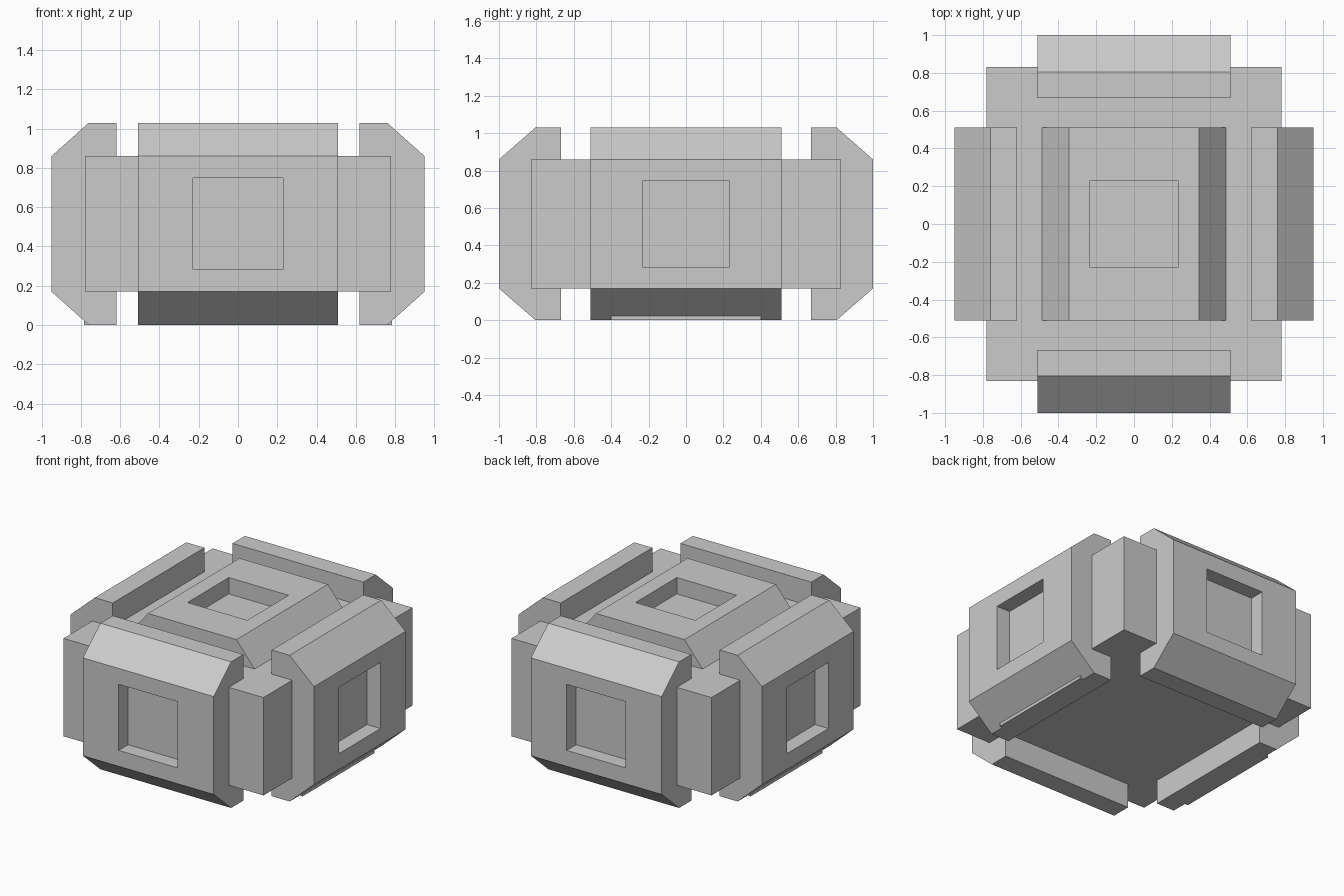
import bpy
import bmesh
from mathutils import Vector

cube = bpy.data.objects.get("Cube")
if cube:
    bpy.data.objects.remove(cube, do_unlink=True)

grey = bpy.data.materials.new("plain_grey")
grey.use_nodes = True
colour = (0.6, 0.6, 0.6, 1)
grey.diffuse_color = colour
grey.node_tree.nodes["Principled BSDF"].inputs["Base Color"].default_value = colour

MID = 0.515          # mid height of the block
HALF = 0.51          # half length of every panel


def finish(name, bm):
    bmesh.ops.recalc_face_normals(bm, faces=bm.faces)
    mesh = bpy.data.meshes.new(name)
    bm.to_mesh(mesh)
    bm.free()
    mesh.materials.append(grey)
    obj = bpy.data.objects.new(name, mesh)
    bpy.context.collection.objects.link(obj)
    return obj


def box(name, low, high):
    bm = bmesh.new()
    bmesh.ops.create_cube(bm, size=1)
    low, high = Vector(low), Vector(high)
    for v in bm.verts:
        v.co = (low + high) / 2 + v.co * (high - low)
    return finish(name, bm)


def panel(name, along, out, centre, inner, shoulder, outer, depth):
    """Chamfered slab facing 'out', with a square pocket in its outer face."""
    along, out = Vector(along), Vector(out)
    across = out.cross(along)
    bm = bmesh.new()

    # chamfered profile, extruded along the panel
    half = [(0.515, inner), (0.515, shoulder), (0.345, outer)]
    profile = half + [(-a, o) for a, o in reversed(half)]
    end = bm.faces.new([bm.verts.new((-HALF, a, o)) for a, o in profile])
    res = bmesh.ops.extrude_face_region(bm, geom=[end], use_keep_orig=True)
    for v in res["geom"]:
        if isinstance(v, bmesh.types.BMVert):
            v.co.x = HALF
    bmesh.ops.recalc_face_normals(bm, faces=bm.faces)

    # square pocket
    face = max(bm.faces, key=lambda f: f.calc_center_median().z)
    bmesh.ops.inset_individual(bm, faces=[face], thickness=0.1)
    for v in face.verts:
        v.co.x = 0.23 if v.co.x > 0 else -0.23
        v.co.y = 0.233 if v.co.y > 0 else -0.233
    floor = bmesh.ops.extrude_discrete_faces(bm, faces=[face])["faces"][0]
    for v in floor.verts:
        v.co.z -= depth

    for v in bm.verts:
        v.co = along * v.co.x + across * v.co.y + out * v.co.z + Vector((0, 0, centre))
    return finish(name, bm)


# Central block
box("core_block", (-0.78, -0.83, 0.17), (0.78, 0.83, 0.86))

# Side panels and their lower edge strips
for side, s in (("front", -1), ("back", 1)):
    panel(side + "_panel", (1, 0, 0), (0, s, 0), MID, 0.667, 0.805, 1.0, 0.105)
for side, s in (("right", -1), ("left", 1)):
    panel(side + "_panel", (0, 1, 0), (s, 0, 0), MID, 0.62, 0.76, 0.95, 0.105)
    xs = sorted((s * 0.75, s * 0.784))
    box(side + "_edge_strip", (xs[0], -0.4, 0), (xs[1], 0.4, 0.022))

# Top panel, sunk into the central block
panel("top_panel", (0, 1, 0), (0, 0, 1), 0, 0.7, 0.825, 1.03, 0.115)
